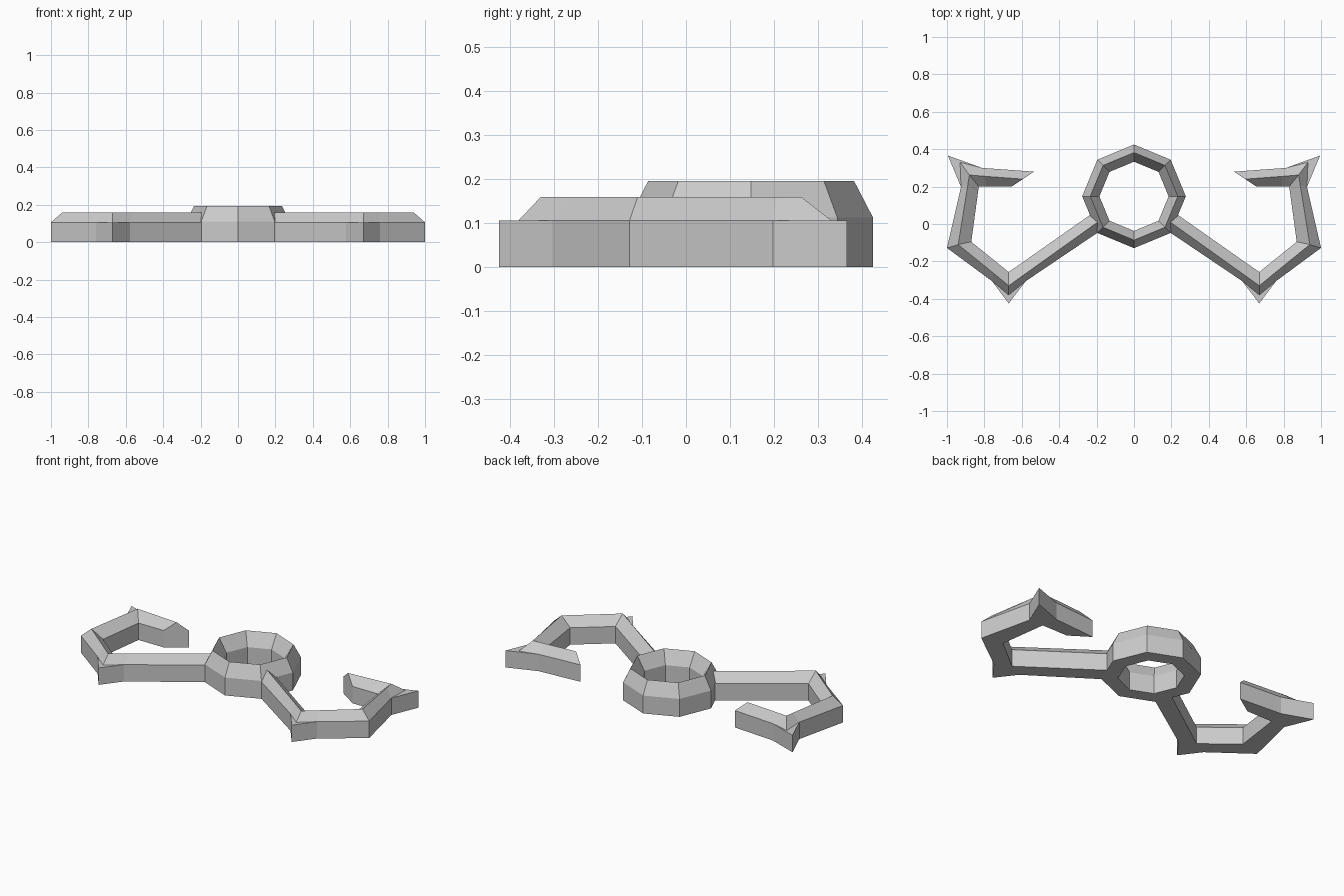
import bpy, bmesh, math

if "Cube" in bpy.data.objects:
    bpy.data.objects.remove(bpy.data.objects["Cube"])


def sweep(name, sections, closed):
    """Skin a list of cross-sections (each a loop of points) into one solid."""
    bm = bmesh.new()
    loops = [[bm.verts.new(p) for p in s] for s in sections]
    n, m = len(loops), len(loops[0])
    for i in range(n if closed else n - 1):
        a, b = loops[i], loops[(i + 1) % n]
        for j in range(m):
            k = (j + 1) % m
            bm.faces.new((a[j], a[k], b[k], b[j]))
    if not closed:
        bm.faces.new(loops[0])
        bm.faces.new(loops[-1])
    bmesh.ops.remove_doubles(bm, verts=bm.verts, dist=0.0005)
    bmesh.ops.recalc_face_normals(bm, faces=bm.faces)
    me = bpy.data.meshes.new(name)
    bm.to_mesh(me)
    bm.free()
    ob = bpy.data.objects.new(name, me)
    bpy.context.collection.objects.link(ob)
    return ob


# Central octagonal ring with a ridged top: (radius, z) profile
profile = [(0.277, 0), (0.277, 0.112), (0.234, 0.195), (0.185, 0.112), (0.185, 0)]
CY = 0.148
ring = []
for i in range(8):
    t = i * math.pi / 4
    ring.append([(r * math.cos(t), CY + r * math.sin(t), z) for r, z in profile])
sweep("central_ring", ring, True)

# Hooked arm stations: wall point, roof base, ridge, inner edge (x, y)
# Wall and roof base differ only at the two spikes.
stations = [
    ((0.17, -0.03), (0.17, -0.03), (0.18, 0.02), (0.19, 0.08)),
    ((0.578, -0.305), (0.578, -0.305), (0.572, -0.26), (0.574, -0.19)),
    ((0.67, -0.425), (0.67, -0.38), (0.67, -0.33), (0.67, -0.257)),
    ((0.76, -0.305), (0.76, -0.305), (0.75, -0.264), (0.73, -0.208)),
    ((1.0, -0.128), (1.0, -0.128), (0.94, -0.11), (0.87, -0.095)),
    ((0.925, 0.198), (0.925, 0.198), (0.889, 0.206), (0.834, 0.17)),
    ((0.995, 0.366), (0.93, 0.33), (0.88, 0.262), (0.83, 0.2)),
    ((0.813, 0.30), (0.813, 0.30), (0.795, 0.255), (0.79, 0.2)),
    ((0.535, 0.28), (0.535, 0.28), (0.595, 0.24), (0.655, 0.2)),
]
WALL, RIDGE = 0.106, 0.159
for side, sx in (("right", 1), ("left", -1)):
    secs = []
    for w, base, r, inner in stations:
        pts = [(w, 0), (w, WALL), (base, WALL), (r, RIDGE), (inner, WALL), (inner, 0)]
        secs.append([(sx * p[0], p[1], z) for p, z in pts])
    sweep(side + "_hooked_arm", secs, False)
